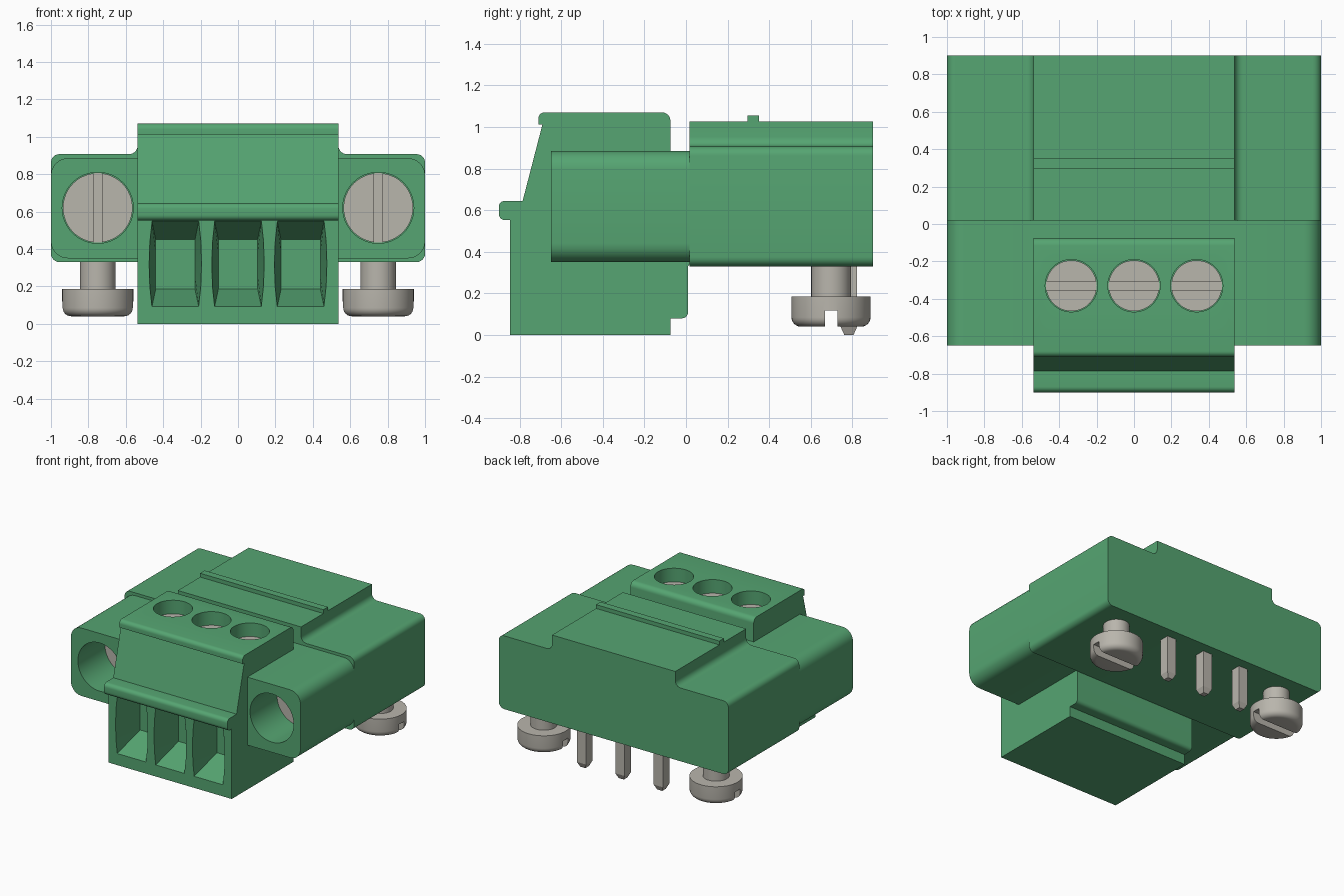
import bpy, bmesh, math
from mathutils import Vector, Matrix

cube = bpy.data.objects.get("Cube")
if cube:
    bpy.data.objects.remove(cube, do_unlink=True)


def material(name, rgb):
    m = bpy.data.materials.new(name)
    m.use_nodes = True
    m.diffuse_color = (*rgb, 1)
    bsdf = next(n for n in m.node_tree.nodes if n.type == 'BSDF_PRINCIPLED')
    bsdf.inputs["Base Color"].default_value = (*rgb, 1)
    return m


GREEN = material("green plastic", (0.092, 0.376, 0.168))
METAL = material("pale grey metal", (0.485, 0.465, 0.415))


def finish(name, bm, mat):
    bmesh.ops.recalc_face_normals(bm, faces=bm.faces)
    me = bpy.data.meshes.new(name)
    bm.to_mesh(me)
    bm.free()
    ob = bpy.data.objects.new(name, me)
    bpy.context.collection.objects.link(ob)
    me.materials.append(mat)
    return ob


def activate(ob):
    bpy.ops.object.select_all(action='DESELECT')
    ob.select_set(True)
    bpy.context.view_layer.objects.active = ob


def smooth(ob):
    activate(ob)
    bpy.ops.object.shade_smooth_by_angle(angle=math.radians(32))


def cut(ob, cutter):
    """Subtract a cutter and remove it."""
    mod = ob.modifiers.new("cut", 'BOOLEAN')
    mod.operation = 'DIFFERENCE'
    mod.solver = 'EXACT'
    mod.object = cutter
    activate(ob)
    bpy.ops.object.modifier_apply(modifier=mod.name)
    bpy.data.objects.remove(cutter, do_unlink=True)


def fillet(points, steps=6):
    """Round the corners of a polygon of (a, b, radius) points."""
    out = []
    n = len(points)
    for i, (a, b, r) in enumerate(points):
        p = Vector((a, b))
        if r == 0:
            out.append(p)
            continue
        u = (Vector(points[i - 1][:2]) - p).normalized()
        v = (Vector(points[(i + 1) % n][:2]) - p).normalized()
        half = u.angle(v) / 2
        t = r / math.tan(half)
        centre = p + (u + v).normalized() * (r / math.sin(half))
        s, e = p + u * t - centre, p + v * t - centre
        sweep = s.angle_signed(e)
        for k in range(steps + 1):
            out.append(centre + Matrix.Rotation(-sweep * k / steps, 2) @ s)
    return out


def prism(name, points, axis, lo, hi, mat):
    """Extrude a profile: axis 'x' takes (y, z), 'y' takes (x, z)."""
    bm = bmesh.new()
    place = (lambda a, b, d: (d, a, b)) if axis == 'x' else (lambda a, b, d: (a, d, b))
    f = bm.faces.new([bm.verts.new(place(p[0], p[1], lo)) for p in fillet(points)])
    new = bmesh.ops.extrude_face_region(bm, geom=[f])["geom"]
    bmesh.ops.translate(bm, verts=[v for v in new if isinstance(v, bmesh.types.BMVert)],
                        vec=place(0, 0, hi - lo))
    return finish(name, bm, mat)


def box(name, x0, x1, y0, y1, z0, z1, mat):
    return prism(name, [(x0, z0, 0), (x1, z0, 0), (x1, z1, 0), (x0, z1, 0)], 'y', y0, y1, mat)


def lathe(name, profile, centre, mat, turn=0.0, sides=48):
    """Closed turned solid from (radius, height) rings; turn tips it about x."""
    bm = bmesh.new()
    rings = [[bm.verts.new((r * math.cos(2 * math.pi * k / sides),
                            r * math.sin(2 * math.pi * k / sides), h))
              for k in range(sides)] for r, h in profile]
    for a, b in zip(rings, rings[1:]):
        for k in range(sides):
            j = (k + 1) % sides
            bm.faces.new((a[k], a[j], b[j], b[k]))
    bm.faces.new(rings[0])
    bm.faces.new(rings[-1])
    bmesh.ops.transform(bm, matrix=Matrix.Translation(centre) @ Matrix.Rotation(turn, 4, 'X'),
                        verts=bm.verts)
    return finish(name, bm, mat)


def funnel(x):
    """Tapered cutter for a wire entry, bowed at the sides."""
    bm = bmesh.new()
    shape = [(-1, 0), (1, 0), (1.1, .25), (1.13, .5), (1.1, .75), (1, 1),
             (-1, 1), (-1.1, .75), (-1.13, .5), (-1.1, .25)]
    rings = []
    for y, w, z0, z1, bow in ((-0.87, .127, .082, .558, 1), (-0.59, .105, .185, .45, 0)):
        rings.append([bm.verts.new((x + w * (1 + (abs(a) - 1) * bow) * math.copysign(1, a),
                                    y, z0 + (z1 - z0) * b)) for a, b in shape])
    bm.faces.new(rings[0])
    bm.faces.new(rings[1])
    n = len(shape)
    for k in range(n):
        j = (k + 1) % n
        bm.faces.new((rings[0][k], rings[0][j], rings[1][j], rings[1][k]))
    return finish("funnel_cutter", bm, GREEN)


POLES = (-0.335, 0.0, 0.335)
W = 0.537

# Rear header housing with its raised middle and locating rib
half = [(1.0, .33, .045), (1.0, .907, .045), (W, .907, .045), (W, 1.025, 0)]
header = prism("header_housing", half + [(-x, z, r) for x, z, r in reversed(half)],
               'y', .018, .90, GREEN)
smooth(header)
box("header_rib", -W, W, .295, .352, 1.0, 1.055, GREEN)

# Front plug body with lip, sloped face and wire-entry ledge
body = prism("plug_body", [
    (-.845, 0, 0), (-.845, .552, 0), (-.90, .552, .03), (-.90, .645, .03),
    (-.785, .645, 0), (-.69, 1.012, 0), (-.71, 1.012, 0), (-.71, 1.07, .03),
    (-.075, 1.07, .04), (-.075, 0, 0)], 'x', -W, W, GREEN)
for x in POLES:
    cut(body, funnel(x))
    cut(body, lathe("well_cutter", [(.14, .95), (.14, 1.2)], (x, -.33, 0), GREEN))
smooth(body)

# Plug tongue that joins the body to the header
tongue = prism("plug_tongue", [(-.10, .08, 0), (.01, .08, .03), (.01, .33, 0),
                               (.03, .36, 0), (.03, .885, 0), (-.10, .885, 0)],
               'x', -W, W, GREEN)
smooth(tongue)

# Clamp screws at the bottom of the top wells
for i, x in enumerate(POLES):
    screw = lathe(f"clamp_screw_{i + 1}", [(.136, .93), (.136, .965)], (x, -.33, 0), METAL)
    cut(screw, box("slot_cutter", x - .2, x + .2, -.352, -.308, .953, 1.0, METAL))
    smooth(screw)

for side, s in (("left", 1), ("right", -1)):
    # Mounting flange with a round screw pocket
    flange = prism(f"{side}_flange", [
        (s * .53, .35, 0), (s * 1.0, .35, .09), (s * 1.0, .885, .09), (s * .53, .885, 0)],
        'y', -.65, .03, GREEN)
    # Turning by +90 degrees about x sends the height axis to -y
    cut(flange, lathe("pocket_cutter", [(.19, .30), (.19, .8)], (s * .75, 0, .62),
                      GREEN, math.pi / 2))
    smooth(flange)

    # Slotted flange screw inside the pocket
    head = lathe(f"{side}_flange_screw", [(.186, .25), (.186, .32)], (s * .75, 0, .62),
                 METAL, math.pi / 2)
    cut(head, box("slot_cutter", s * .75 - .022, s * .75 + .022, -.35, -.305, .4, .85, METAL))
    smooth(head)

    # Board screw under the header, slotted from below
    arc = [(.145 + .045 * math.sin(a), .085 - .045 * math.cos(a))
           for a in (math.radians(15 * k) for k in range(7))]
    board = lathe(f"{side}_board_screw", arc + [(.19, .185), (.095, .185), (.095, .35)],
                  (s * .75, .697, 0), METAL)
    cut(board, box("slot_cutter", s * .75 - .3, s * .75 + .3, .667, .727, 0, .118, METAL))
    smooth(board)

# Solder pins with tapered tips
for i, x in enumerate(POLES):
    bm = bmesh.new()
    bmesh.ops.create_cube(bm, size=1, matrix=Matrix.Translation((x, .783, .2))
                          @ Matrix.Diagonal((.08, .08, .32, 1)))
    tip = min(bm.faces, key=lambda f: f.calc_center_median().z)
    ext = bmesh.ops.extrude_face_region(bm, geom=[tip])["geom"]
    for v in ext:
        if isinstance(v, bmesh.types.BMVert):
            v.co = (x + (v.co.x - x) * .55, .783 + (v.co.y - .783) * .55, 0)
    bmesh.ops.delete(bm, geom=[tip], context='FACES_ONLY')
    finish(f"solder_pin_{i + 1}", bm, METAL)
